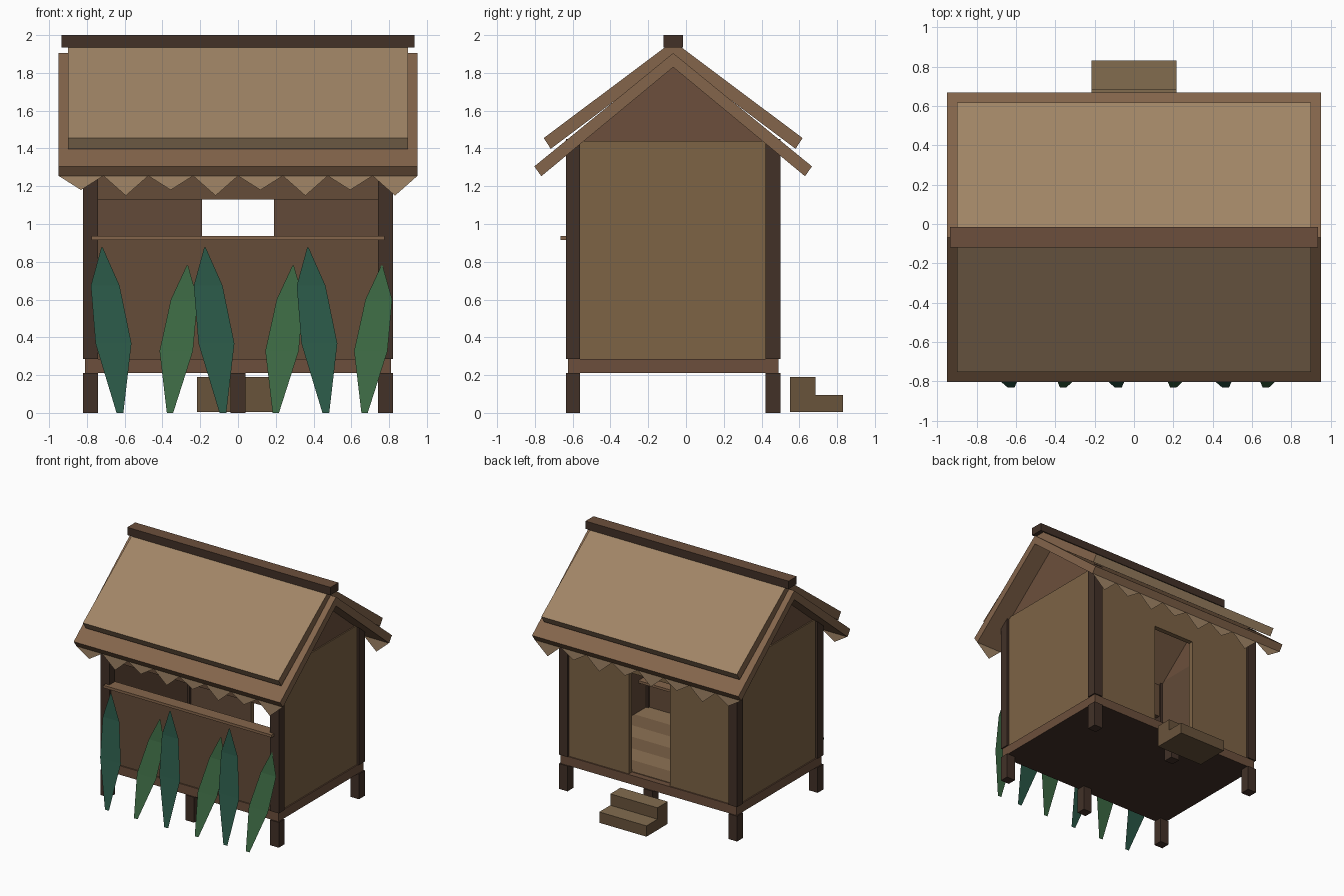
import bpy, bmesh
from mathutils import Vector

if "Cube" in bpy.data.objects:
    bpy.data.objects.remove(bpy.data.objects["Cube"])

RIDGE_Y = -0.068


def mat(name, *rgb):
    """Material from 0-255 display colour, converted to linear."""
    m = bpy.data.materials.new(name)
    m.diffuse_color = [((c / 255 + 0.055) / 1.055) ** 2.4 for c in rgb] + [1]
    m.use_nodes = True
    m.node_tree.nodes["Principled BSDF"].inputs["Base Color"].default_value = m.diffuse_color
    return m


POST = mat("dark_timber", 66, 49, 39)
BEAM = mat("red_timber", 108, 79, 60)
WALL = mat("wall_boards", 125, 99, 69)
INNER = mat("inner_boards", 98, 74, 56)
COUNTER = mat("counter_boards", 101, 76, 56)
EAVE = mat("lower_thatch", 132, 101, 75)
THATCH = mat("thatch", 161, 133, 102)
STEP = mat("step_wood", 105, 83, 59)
TREAD = mat("tread_wood", 130, 108, 79)
PALE = mat("pale_floor_board", 142, 115, 85)
MID = mat("mid_floor_board", 122, 96, 70)
TEAL = mat("teal_leaf", 41, 86, 69)
GREEN = mat("green_leaf", 59, 103, 66)


def finish(name, bm, material):
    bmesh.ops.recalc_face_normals(bm, faces=bm.faces)
    me = bpy.data.meshes.new(name)
    bm.to_mesh(me)
    bm.free()
    me.materials.append(material)
    ob = bpy.data.objects.new(name, me)
    bpy.context.collection.objects.link(ob)
    return ob


def paint(ob, direction, material):
    """Give faces pointing along a direction a second material."""
    ob.data.materials.append(material)
    for p in ob.data.polygons:
        if p.normal.dot(Vector(direction)) > 0.9:
            p.material_index = len(ob.data.materials) - 1


def prism(name, profile, x0, x1, material):
    """Extrude a y-z profile from x0 to x1."""
    bm = bmesh.new()
    face = bm.faces.new([bm.verts.new((x0, y, z)) for y, z in profile])
    ext = bmesh.ops.extrude_face_region(bm, geom=[face])
    verts = [v for v in ext["geom"] if isinstance(v, bmesh.types.BMVert)]
    bmesh.ops.translate(bm, verts=verts, vec=(x1 - x0, 0, 0))
    return finish(name, bm, material)


def box(name, x0, x1, y0, y1, z0, z1, material):
    return prism(name, [(y0, z0), (y1, z0), (y1, z1), (y0, z1)], x0, x1, material)


# Floor with striped boards, stilts and corner posts
floor = box("floor", -0.81, 0.81, -0.625, 0.49, 0.21, 0.285, BEAM)
paint(floor, (0, 0, -1), POST)
for i in range(6):
    y = -0.575 + i * 0.169
    box(f"floor_board_{i + 1}", -0.76, 0.76, y, y + 0.169, 0.28, 0.29, MID if i % 2 else PALE)
for row, y0, y1 in (("front", -0.635, -0.56), ("back", 0.42, 0.50)):
    for side, x in (("left", -0.78), ("middle", 0), ("right", 0.78)):
        box(f"{row}_{side}_stilt", x - 0.04, x + 0.04, y0, y1, 0, 0.21, POST)
        if x:
            box(f"{row}_{side}_post", x - 0.04, x + 0.04, y0, y1, 0.285, 1.45, POST)

# Side walls and gables
for side, s in (("left", -1), ("right", 1)):
    wall = box(f"{side}_wall", s * 0.76, s * 0.80, -0.565, 0.43, 0.285, 1.44, WALL)
    paint(wall, (-s, 0, 0), INNER)
    prism(f"{side}_gable", [(-0.57, 1.44), (0.43, 1.44), (RIDGE_Y, 1.835)],
          s * 0.76, s * 0.79, BEAM)

# Front counter wall, lintel, counter shelf and inner shelf
box("counter_wall", -0.76, 0.76, -0.615, -0.575, 0.285, 0.915, COUNTER)
box("front_lintel", -0.76, 0.76, -0.615, -0.575, 1.13, 1.44, COUNTER)
box("counter_shelf", -0.775, 0.775, -0.665, -0.56, 0.915, 0.937, EAVE)
box("inner_shelf", -0.76, 0.76, -0.575, -0.46, 0.53, 0.55, EAVE)

# Back wall around the doorway
for name, x0, x1, z0 in (("back_wall_left", -0.76, -0.19, 0.285),
                         ("back_wall_right", 0.19, 0.76, 0.285),
                         ("door_lintel", -0.19, 0.19, 1.13)):
    paint(box(name, x0, x1, 0.44, 0.48, z0, 1.44, WALL), (0, -1, 0), INNER)


# Two roof layers and the ridge beam
def roof(name, half_x, top, eave_top, eave_bottom, bottom, material):
    profile = [(0, top), eave_top, eave_bottom, (0, bottom),
               (-eave_bottom[0], eave_bottom[1]), (-eave_top[0], eave_top[1])]
    return prism(name, [(y + RIDGE_Y, z) for y, z in profile], -half_x, half_x, material)


roof("lower_roof", 0.95, 1.905, (0.735, 1.305), (0.698, 1.253), 1.83, EAVE)
upper = roof("upper_roof", 0.90, 1.968, (0.685, 1.455), (0.648, 1.398), 1.885, THATCH)
for s in (-1, 1):
    paint(upper, (s, 0, 0), EAVE)
ridge = box("ridge_beam", -0.935, 0.935, -0.12, -0.015, 1.935, 2.0, POST)
paint(ridge, (0, 0, 1), BEAM)

# Jagged thatch fringe under both eaves
for row, y in (("front", RIDGE_Y - 0.70), ("back", RIDGE_Y + 0.70)):
    bm = bmesh.new()
    w = 1.9 / 8
    for i in range(8):
        x = -0.95 + i * w
        tip = 1.15 if i % 2 else 1.18
        bm.faces.new([bm.verts.new(p) for p in
                      ((x, y, 1.255), (x + w / 2, y, tip), (x + w, y, 1.255))])
    finish(f"{row}_fringe", bm, THATCH)

# Back steps
steps = prism("back_steps", [(0.55, 0.005), (0.83, 0.005), (0.83, 0.095), (0.685, 0.095),
                             (0.685, 0.19), (0.55, 0.19)], -0.217, 0.217, STEP)
paint(steps, (0, 0, 1), TREAD)


# Leaves leaning on the counter
def leaf(name, foot_x, lean, height, width, material):
    bm = bmesh.new()
    rows = []
    # height fraction, sideways lean fraction, half width, y
    for h, k, hw, y in ((0, 0, 0.018, -0.83), (0.42, 0.36, 0.095, -0.735),
                        (0.77, 0.82, 0.076, -0.665), (1, 1, 0.004, -0.642)):
        x = foot_x + lean * k
        rows.append([bm.verts.new((x + s * hw * width, y, h * height)) for s in (-1, 1)])
    for a, b in zip(rows, rows[1:]):
        bm.faces.new((a[0], a[1], b[1], b[0]))
    finish(name, bm, material)


for i, x in enumerate((-0.625, -0.08, 0.465)):
    leaf(f"teal_leaf_{i + 1}", x, -0.095, 0.875, 1.0, TEAL)
for i, x in enumerate((-0.36, 0.20, 0.67)):
    leaf(f"green_leaf_{i + 1}", x, 0.092, 0.78, 0.93, GREEN)
